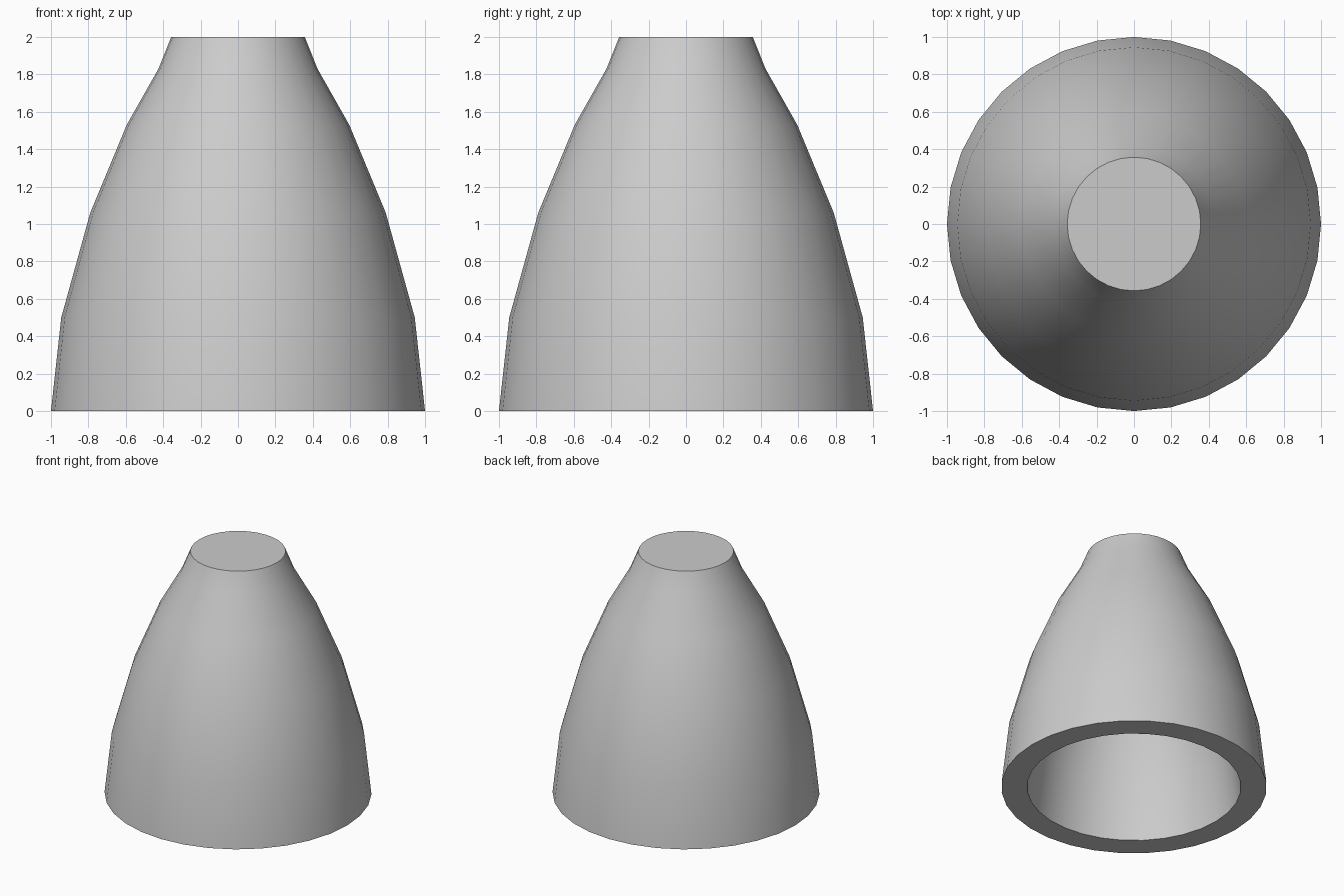
import bpy, bmesh, math

if "Cube" in bpy.data.objects:
    bpy.data.objects.remove(bpy.data.objects["Cube"])

SIDES = 32
# Wall profile (radius, height): inner cavity top, down to the rim, up the outside
PROFILE = [(0.19, 1.8), (0.24, 1.72), (0.41, 1.43), (0.60, 0.99), (0.75, 0.47), (0.806, 0),
           (1.0, 0), (0.945, 0.5), (0.79, 1.06), (0.595, 1.53), (0.425, 1.83), (0.357, 2.0)]

bm = bmesh.new()


def ring(radius, z):
    return [bm.verts.new((radius * math.cos(2 * math.pi * i / SIDES),
                          radius * math.sin(2 * math.pi * i / SIDES), z))
            for i in range(SIDES)]


# Hollow body with a flat bottom rim
rings = [ring(r, z) for r, z in PROFILE]
for a, b in zip(rings, rings[1:]):
    for i in range(SIDES):
        j = (i + 1) % SIDES
        bm.faces.new((a[i], a[j], b[j], b[i]))

# Closed top and cavity ceiling
bm.faces.new(rings[-1])
bm.faces.new(rings[0])
bmesh.ops.recalc_face_normals(bm, faces=bm.faces)

mesh = bpy.data.meshes.new("nozzle_shell")
bm.to_mesh(mesh)
bm.free()
shell = bpy.data.objects.new("nozzle_shell", mesh)
bpy.context.collection.objects.link(shell)
bpy.context.view_layer.objects.active = shell
shell.select_set(True)
bpy.ops.object.shade_smooth_by_angle(angle=math.radians(30))
